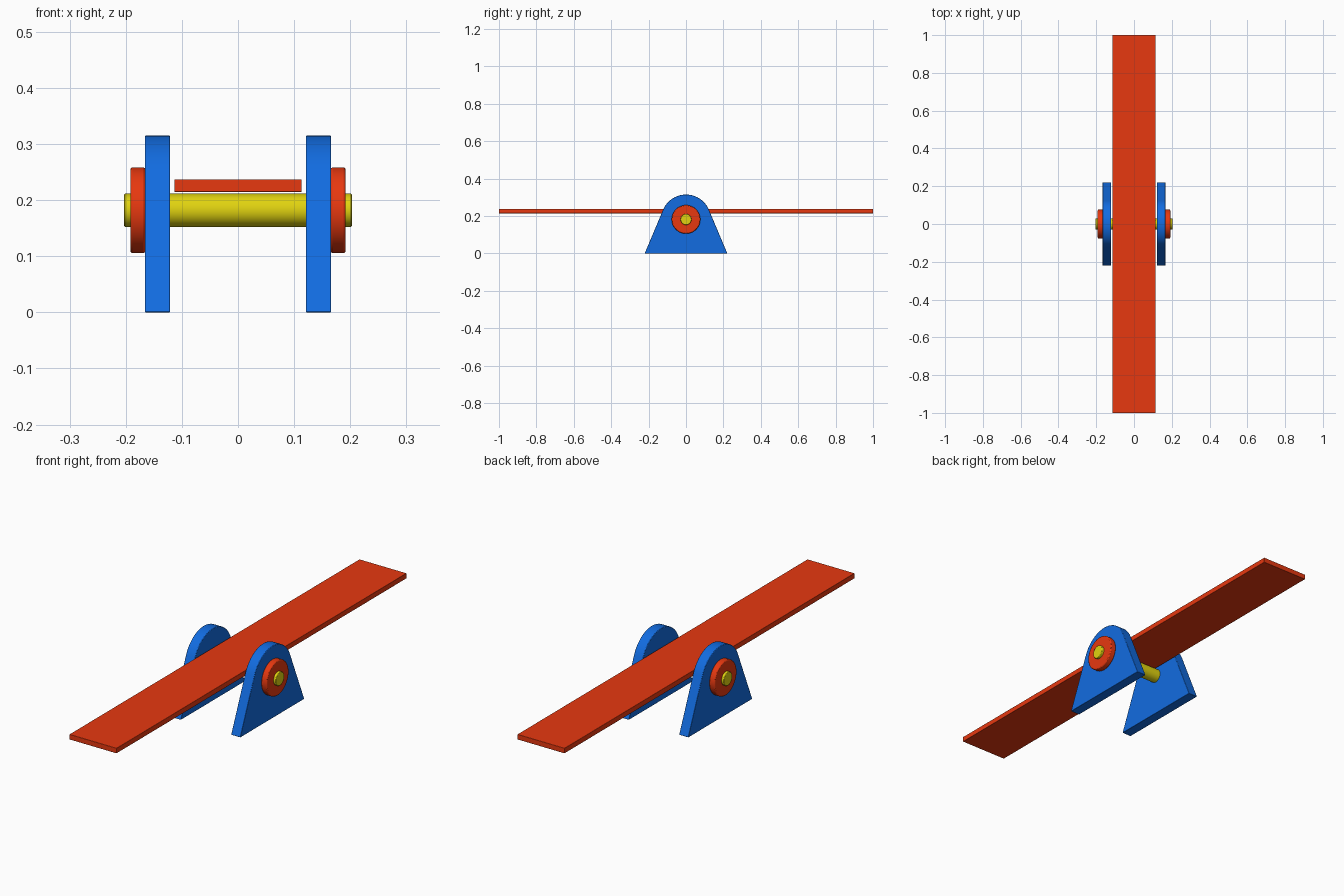
import bpy, bmesh
from math import cos, sin, pi, atan2, acos, hypot, radians

if "Cube" in bpy.data.objects:
    bpy.data.objects.remove(bpy.data.objects["Cube"])

AXLE_Z = 0.182


def material(name, rgb):
    m = bpy.data.materials.new(name)
    m.diffuse_color = (*rgb, 1)
    m.use_nodes = True
    m.node_tree.nodes["Principled BSDF"].inputs["Base Color"].default_value = m.diffuse_color
    return m


RED = material("red", (0.80, 0.04, 0.005))
BLUE = material("blue", (0.006, 0.15, 0.75))
YELLOW = material("yellow", (0.75, 0.65, 0.005))


def prism(name, profile, x0, x1, mat, bevel):
    """Extrude a closed (y, z) profile along x, with softened rims."""
    bm = bmesh.new()
    face = bm.faces.new([bm.verts.new((x0, y, z)) for y, z in profile])
    ext = bmesh.ops.extrude_face_region(bm, geom=[face])
    moved = [v for v in ext["geom"] if isinstance(v, bmesh.types.BMVert)]
    bmesh.ops.translate(bm, verts=moved, vec=(x1 - x0, 0, 0))
    bmesh.ops.recalc_face_normals(bm, faces=bm.faces)
    mesh = bpy.data.meshes.new(name)
    bm.to_mesh(mesh)
    bm.free()
    mesh.materials.append(mat)
    obj = bpy.data.objects.new(name, mesh)
    bpy.context.collection.objects.link(obj)
    mod = obj.modifiers.new("bevel", 'BEVEL')
    mod.width = bevel
    mod.segments = 2
    mod.limit_method = 'ANGLE'
    mod.angle_limit = radians(30)
    bpy.ops.object.select_all(action='DESELECT')
    bpy.context.view_layer.objects.active = obj
    obj.select_set(True)
    bpy.ops.object.shade_smooth_by_angle(angle=radians(35))
    return obj


def arc(radius, a0, a1, n):
    """Points around the axle, from angle a0 to a1."""
    return [(radius * cos(a0 + (a1 - a0) * i / n),
             AXLE_Z + radius * sin(a0 + (a1 - a0) * i / n)) for i in range(n + 1)]


def circle(radius, n=64):
    return arc(radius, 0, 2 * pi, n)[:-1]


# Support outline: flat base, straight sides tangent to a round top
HALF_BASE, TOP_R = 0.221, 0.133
tangent = atan2(-AXLE_Z, HALF_BASE) + acos(TOP_R / hypot(HALF_BASE, AXLE_Z))
support = [(-HALF_BASE, 0), (HALF_BASE, 0)] + arc(TOP_R, tangent, pi - tangent, 40)

# Supports and round hubs on both sides
for side, s in (("left", -1), ("right", 1)):
    prism(side + "_support", support, s * 0.121, s * 0.166, BLUE, 0.002)
    prism(side + "_hub", circle(0.0765), s * 0.165, s * 0.192, RED, 0.004)

# Axle through both supports
prism("axle", circle(0.0295, 48), -0.203, 0.203, YELLOW, 0.002)

# Long seat plank resting on the axle
plank = [(-1, 0.2145), (1, 0.2145), (1, 0.237), (-1, 0.237)]
prism("plank", plank, -0.1135, 0.1135, RED, 0.001)
